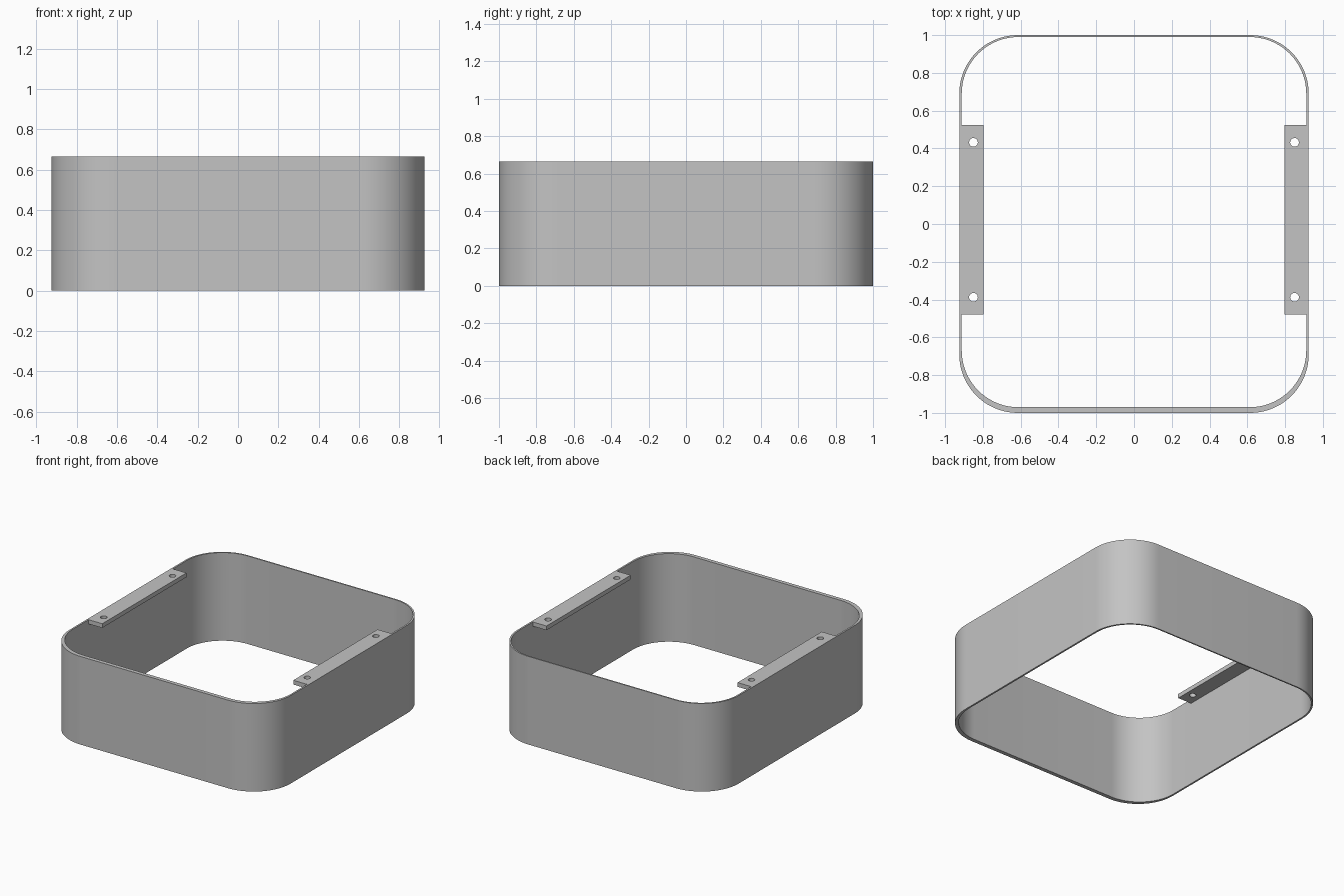
import bpy, math

if "Cube" in bpy.data.objects:
    bpy.data.objects.remove(bpy.data.objects["Cube"])

HEIGHT = 0.665
grey = bpy.data.materials.new("plain grey")
grey.diffuse_color = (0.55, 0.55, 0.55, 1)
grey.use_nodes = True
grey.node_tree.nodes["Principled BSDF"].inputs["Base Color"].default_value = grey.diffuse_color


def rounded_rect(x0, x1, y0, y1, r, steps=20):
    """Counter-clockwise outline with rounded corners."""
    pts = []
    corners = [(x1 - r, y1 - r), (x0 + r, y1 - r), (x0 + r, y0 + r), (x1 - r, y0 + r)]
    for i, (cx, cy) in enumerate(corners):
        for k in range(steps + 1):
            a = math.pi / 2 * (i + k / steps)
            pts.append((cx + r * math.cos(a), cy + r * math.sin(a)))
    return pts


def circle(cx, cy, r, n=32):
    return [(cx + r * math.cos(2 * math.pi * k / n),
             cy + r * math.sin(2 * math.pi * k / n)) for k in range(n)]


def plate(name, outlines, z0, z1):
    """Extrude a filled flat shape; outlines inside the first one become holes."""
    curve = bpy.data.curves.new(name, 'CURVE')
    curve.dimensions = '2D'
    curve.fill_mode = 'BOTH'
    curve.extrude = (z1 - z0) / 2
    for pts in outlines:
        s = curve.splines.new('POLY')
        s.points.add(len(pts) - 1)
        for p, (x, y) in zip(s.points, pts):
            p.co = (x, y, 0, 1)
        s.use_cyclic_u = True
    obj = bpy.data.objects.new(name, curve)
    obj.location.z = (z0 + z1) / 2
    bpy.context.collection.objects.link(obj)
    bpy.ops.object.select_all(action='DESELECT')
    obj.select_set(True)
    bpy.context.view_layer.objects.active = obj
    bpy.ops.object.convert(target='MESH')
    obj = bpy.context.view_layer.objects.active
    obj.data.materials.clear()
    obj.data.materials.append(grey)
    bpy.ops.object.shade_smooth_by_angle(angle=math.radians(30))
    return obj


# Open band with rounded corners, thicker along the front
plate("band_wall", [rounded_rect(-0.925, 0.925, -1, 1, 0.31),
                    rounded_rect(-0.912, 0.912, -0.97, 0.99, 0.30)], 0, HEIGHT)

# Mounting strips with two screw holes, flush with the top rim
for side, label in ((-1, "left"), (1, "right")):
    xa, xb = sorted((side * 0.912, side * 0.798))
    strip = [(xa, -0.48), (xb, -0.48), (xb, 0.525), (xa, 0.525)]
    holes = [circle(side * 0.85, y, 0.023) for y in (-0.388, 0.432)]
    plate(label + "_mounting_strip", [strip] + holes, HEIGHT - 0.032, HEIGHT)
